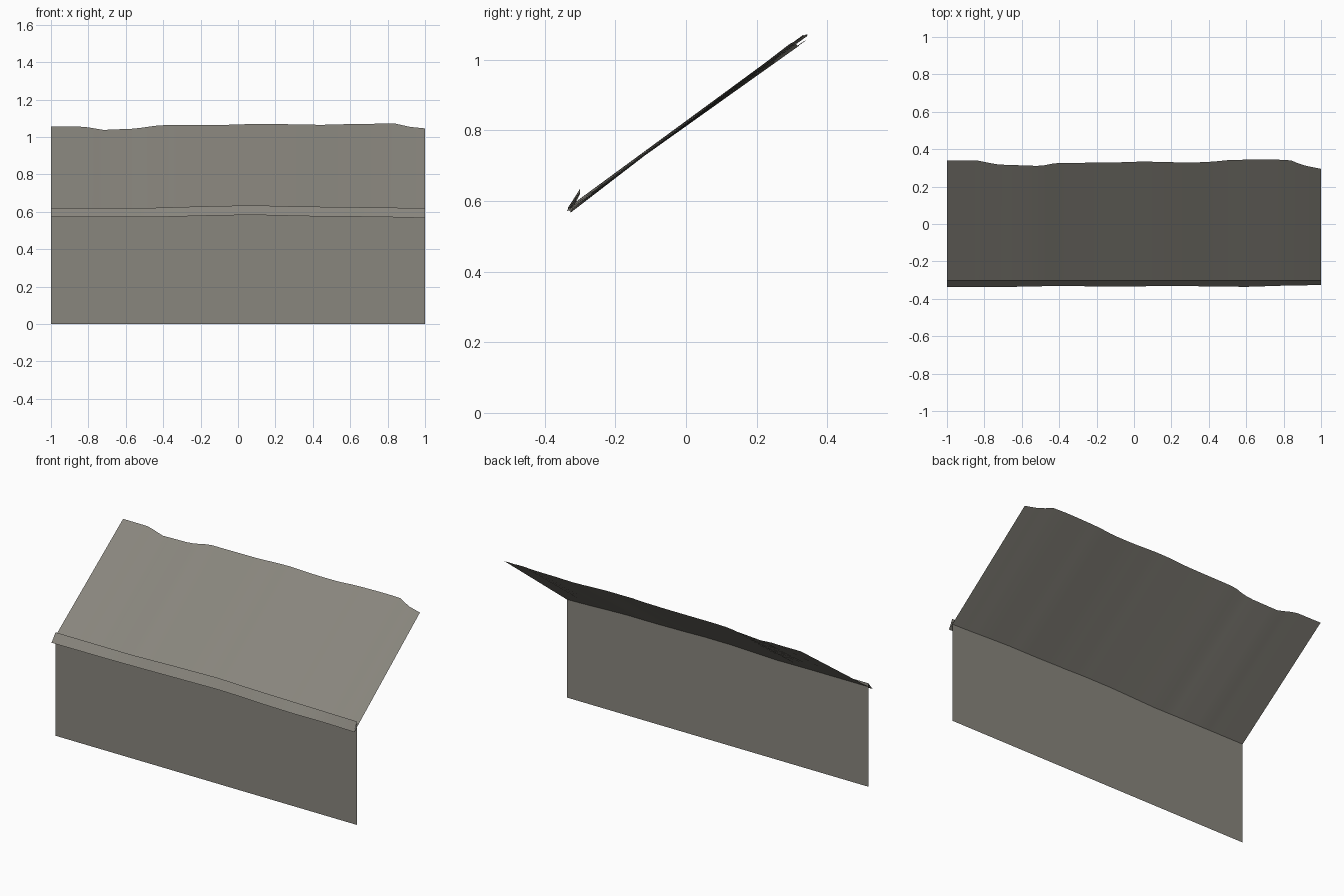
import bpy

if "Cube" in bpy.data.objects:
    bpy.data.objects.remove(bpy.data.objects["Cube"])

stone = bpy.data.materials.new("warm grey")
stone.diffuse_color = (0.25, 0.238, 0.207, 1)
stone.use_nodes = True
stone.node_tree.nodes["Principled BSDF"].inputs["Base Color"].default_value = stone.diffuse_color

WALL_Y = -0.30
# Edge curves along the length: (x, value)
LIP_TOP_Z = [(-1, .62), (-.5, .62), (-.2, .629), (.08, .635), (.3, .629), (1, .62)]
LIP_LOW_Z = [(-1, .572), (-.4, .573), (-.1, .581), (.1, .583), (.4, .576), (.75, .573), (1, .567)]
LIP_LOW_Y = [(-1, -.338), (-.65, -.336), (-.4, -.331), (-.1, -.335), (.2, -.331), (.6, -.336), (.85, -.328), (1, -.327)]
BACK_Z = [(-1, 1.056), (-.82, 1.055), (-.72, 1.038), (-.55, 1.045), (-.42, 1.063), (-.1, 1.064),
          (.12, 1.071), (.45, 1.065), (.62, 1.07), (.84, 1.072), (.92, 1.054), (1, 1.046)]
BACK_Y = [(-1, .34), (-.84, .34), (-.73, .318), (-.5, .31), (-.42, .326), (-.1, .329),
          (.05, .334), (.3, .328), (.42, .333), (.52, .343), (.75, .345), (.84, .34), (.9, .315), (1, .295)]


def sample(curve, x):
    for (x0, v0), (x1, v1) in zip(curve, curve[1:]):
        if x <= x1:
            return v0 + (v1 - v0) * (x - x0) / (x1 - x0)
    return curve[-1][1]


def base(x):
    return (x, WALL_Y, 0)


def lip_top(x):
    return (x, WALL_Y, sample(LIP_TOP_Z, x))


def lip_low(x):
    return (x, sample(LIP_LOW_Y, x), sample(LIP_LOW_Z, x))


def back(x):
    return (x, sample(BACK_Y, x), sample(BACK_Z, x))


def sheet(name, lower, upper, cols=50):
    """Ruled strip between two edges running along x."""
    verts, faces = [], []
    for i in range(cols + 1):
        x = -1 + 2 * i / cols
        verts += [lower(x), upper(x)]
    for i in range(cols):
        a = 2 * i
        faces.append((a, a + 2, a + 3, a + 1))
    me = bpy.data.meshes.new(name)
    me.from_pydata(verts, [], faces)
    me.materials.append(stone)
    me.polygons.foreach_set("use_smooth", [True] * len(faces))
    ob = bpy.data.objects.new(name, me)
    bpy.context.collection.objects.link(ob)
    return ob


# Upright wall, folded lip in front of its top, and the ragged slope behind
sheet("wall", base, lip_top)
sheet("lip", lip_low, lip_top)
sheet("slope", lip_low, back)
